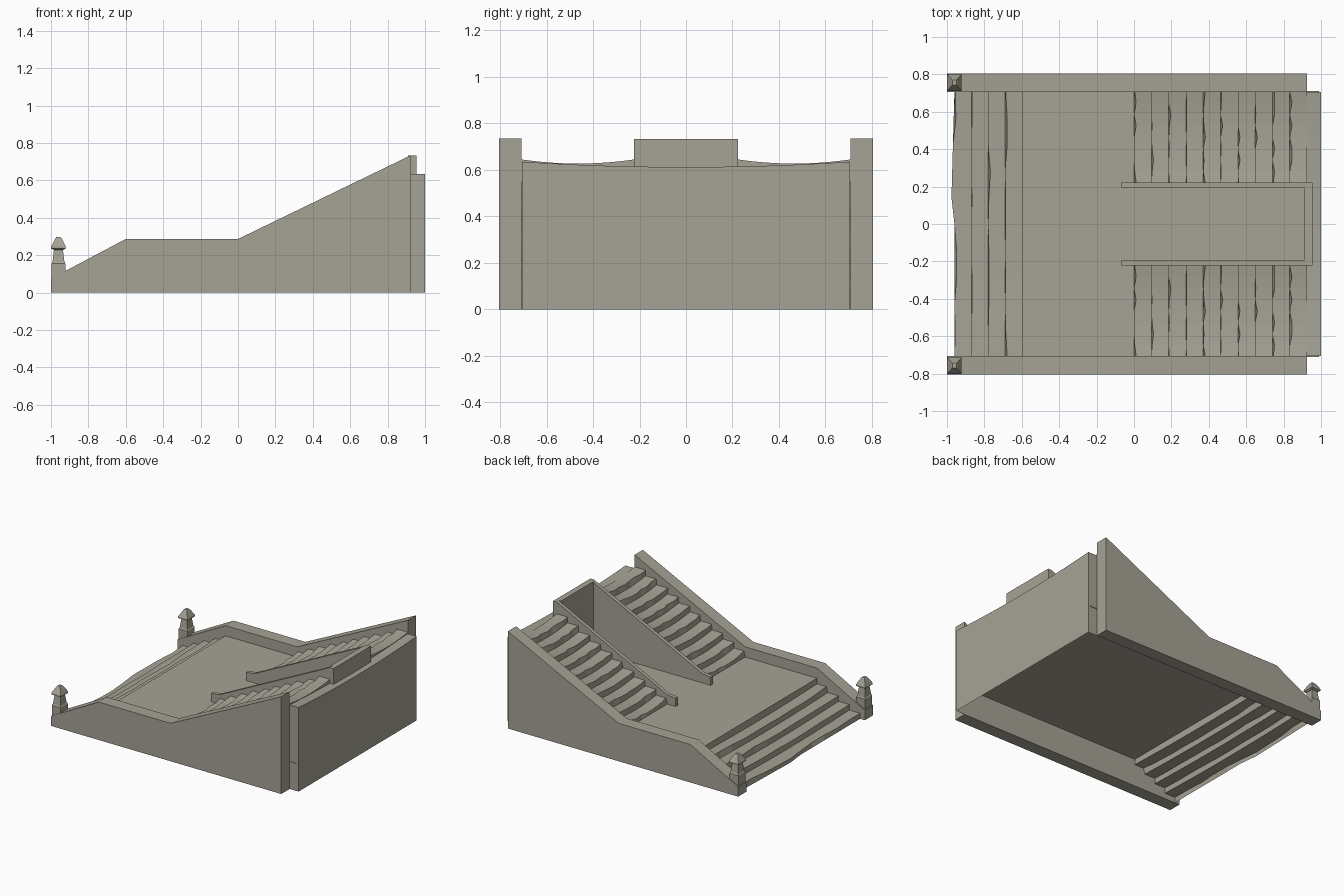
import bpy, bmesh, random

if "Cube" in bpy.data.objects:
    bpy.data.objects.remove(bpy.data.objects["Cube"])

random.seed(4)
stone = bpy.data.materials.new("weathered stone")
stone.diffuse_color = (0.38, 0.365, 0.30, 1)
stone.use_nodes = True
stone.node_tree.nodes["Principled BSDF"].inputs["Base Color"].default_value = stone.diffuse_color

LANDING = 0.21


def finish(bm, name, recalc=True):
    if recalc:
        bmesh.ops.recalc_face_normals(bm, faces=bm.faces)
    me = bpy.data.meshes.new(name)
    bm.to_mesh(me)
    bm.free()
    me.materials.append(stone)
    ob = bpy.data.objects.new(name, me)
    bpy.context.collection.objects.link(ob)
    return ob


def slab(name, profile, y0, y1):
    """Solid made by extruding an x-z profile along y."""
    bm = bmesh.new()
    f = bm.faces.new([bm.verts.new((x, y0, z)) for x, z in profile])
    r = bmesh.ops.extrude_face_region(bm, geom=[f])
    vs = [v for v in r["geom"] if isinstance(v, bmesh.types.BMVert)]
    bmesh.ops.translate(bm, verts=vs, vec=(0, y1 - y0, 0))
    return finish(bm, name)


def ribbon(name, columns):
    """Open sheet through columns of points (ordered by rising y)."""
    bm = bmesh.new()
    grid = [[bm.verts.new(p) for p in col] for col in columns]
    for a, b in zip(grid, grid[1:]):
        for i in range(len(a) - 1):
            bm.faces.new((a[i], a[i + 1], b[i + 1], b[i]))
    return finish(bm, name, recalc=False)


def stair_columns(ys, x0, z0, run, rise, count, sag, chips, bulge=None):
    """Worn steps: treads dip in the middle, edges are chipped."""
    mid, half = (ys[0] + ys[-1]) / 2, (ys[-1] - ys[0]) / 2
    cols = []
    for j, y in enumerate(ys):
        dip = sag * (1 - ((y - mid) / half) ** 2)
        col = [(x0, y, z0)]
        for i in range(count):
            x = x0 + i * run
            out = bulge(y) if bulge and i == 0 else 0
            z = z0 + (i + 1) * rise - dip
            if i == 0:
                col[0] = (x + out, y, z0)
            else:
                col.append((x, y, z - rise))
            col.append((x + out + chips[i][j], y, z))
        cols.append(col)
    return cols


def make_chips(count, n):
    return [[random.choice((0, 0, 0.004, 0.012)) for _ in range(n)] for _ in range(count)]


def spread(a, b, n):
    return [a + (b - a) * i / (n - 1) for i in range(n)]


# Side walls
wall = [(-1, 0), (-1, 0.075), (-0.6, 0.287), (0, 0.287), (0.925, 0.735), (0.925, 0)]
slab("side_wall_right", wall, -0.805, -0.707)
slab("side_wall_left", wall, 0.707, 0.805)

# Lower steps and the landing, which runs on under the upper flights
ys = spread(-0.71, 0.71, 11)
bulge = lambda y: -0.02 * (0.71 - y) / 0.71 if y > 0.01 else 0
cols = stair_columns(ys, -0.96, 0, 0.09, LANDING / 5, 5, 0.012, make_chips(5, 11), bulge)
for col, y in zip(cols, ys):
    col[-1] = (-0.6, y, LANDING)
    col.append((0.99, y, LANDING))
ribbon("lower_steps_and_landing", cols)

# Two matching upper flights
chips = make_chips(10, 9)
for name, y0, y1 in (("upper_flight_right", -0.71, -0.22), ("upper_flight_left", 0.22, 0.71)):
    ys = spread(y0, y1, 9)
    cols = stair_columns(ys, 0, LANDING, 0.0925, 0.0435, 10, 0.018, chips)
    for col, y in zip(cols, ys):
        col.append((0.925, y, col[-1][2]))
        col.append((0.925, y, 0.55))
    ribbon(name, cols)

# Top step and back wall, hollow below
ys = spread(-0.705, 0.705, 13)
cols = []
for y in ys:
    z = 0.635 - 0.023 * (1 - (y / 0.705) ** 2)
    cols.append([(0.92, y, z), (1, y, z), (1, y, 0)])
ribbon("top_step_and_back_wall", cols)
for name, y in (("back_side_right", -0.705), ("back_side_left", 0.705)):
    bm = bmesh.new()
    vs = [bm.verts.new(p) for p in ((0.92, y, 0), (1, y, 0), (1, y, 0.635), (0.92, y, 0.635))]
    bm.faces.new(vs if y < 0 else vs[::-1])
    finish(bm, name, recalc=False)

# Centre well: two sloping rails and an end wall
rail = [(-0.07, LANDING), (-0.07, 0.272), (0, 0.28), (0.925, 0.733), (0.955, 0.733), (0.955, LANDING)]
slab("centre_rail_right", rail, -0.223, -0.195)
slab("centre_rail_left", rail, 0.195, 0.223)
slab("centre_end_wall", [(0.91, LANDING), (0.91, 0.733), (0.955, 0.733), (0.955, LANDING)], -0.195, 0.195)

# Square posts with pyramid caps: (half width, height) rings
rings = [(0.037, 0.07), (0.037, 0.155), (0.032, 0.163), (0.024, 0.228),
         (0.039, 0.236), (0.039, 0.247), (0.018, 0.288), (0.011, 0.298)]
for name, cy in (("post_right", -0.757), ("post_left", 0.757)):
    bm = bmesh.new()
    loops = []
    for r, z in rings:
        ry = r * 1.15
        loops.append([bm.verts.new((-0.96 + sx * r, cy + sy * ry, z))
                      for sx, sy in ((-1, -1), (1, -1), (1, 1), (-1, 1))])
    for a, b in zip(loops, loops[1:]):
        for i in range(4):
            k = (i + 1) % 4
            bm.faces.new((a[i], a[k], b[k], b[i]))
    bm.faces.new(loops[0][::-1])
    bm.faces.new(loops[-1])
    finish(bm, name)
